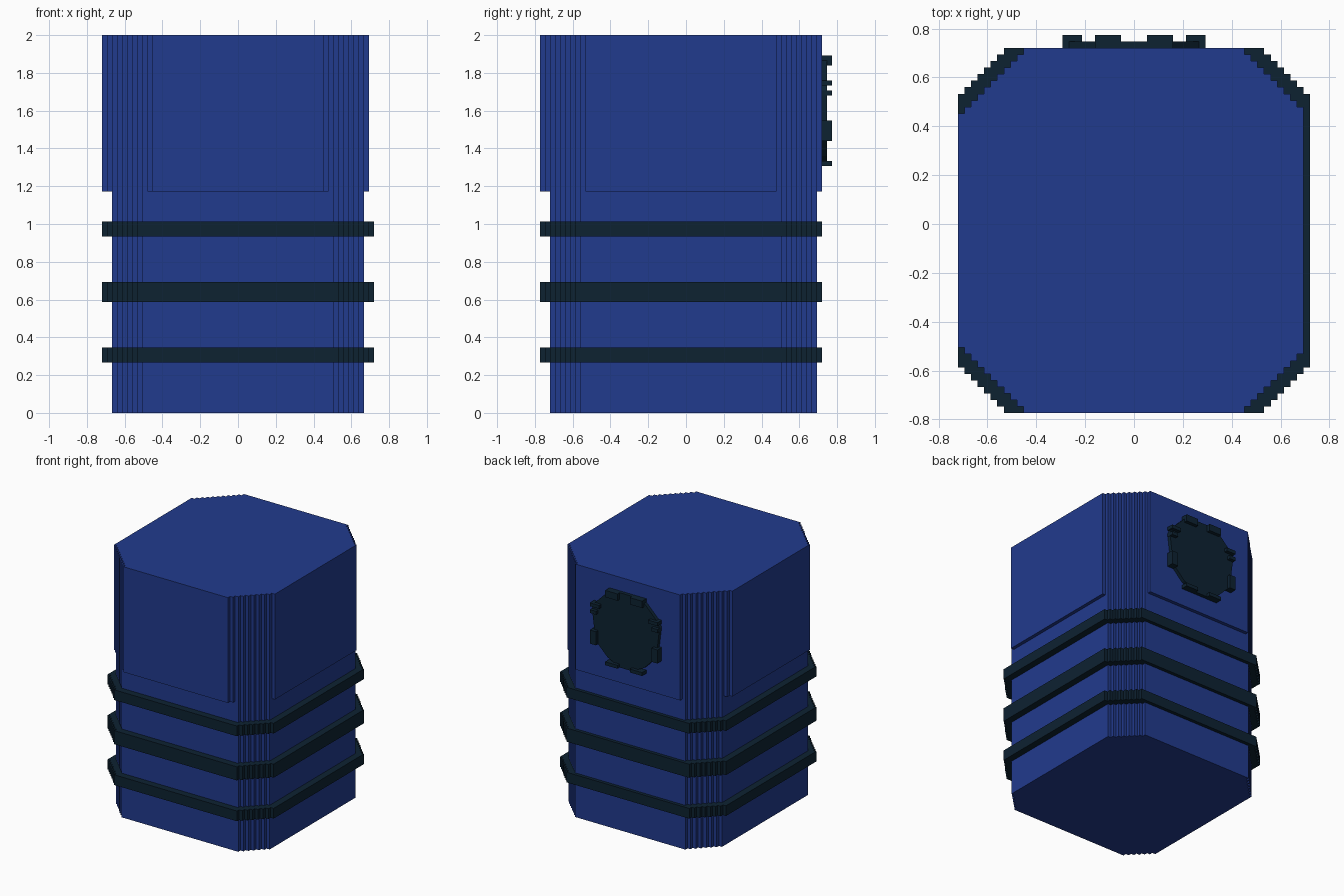
import bpy, bmesh, math
from mathutils import Vector

if "Cube" in bpy.data.objects:
    bpy.data.objects.remove(bpy.data.objects["Cube"])

U = 2 / 75  # size of one grid step


def material(name, rgb):
    m = bpy.data.materials.new(name)
    m.diffuse_color = (*rgb, 1)
    m.use_nodes = True
    m.node_tree.nodes["Principled BSDF"].inputs["Base Color"].default_value = m.diffuse_color
    return m


blue = material("deep blue", (0.0155, 0.043, 0.27))
dark = material("dark navy", (0.004, 0.016, 0.031))


def stairs(x, y, s):
    """Stepped 45-degree corner from the y wall to the x wall; outer corners keep x + y = s."""
    pts = []
    for i in range(x + y - s + 1):
        pts.append((s - y + i, y - i))
        pts.append((s - y + i, y - i - 1))
    return pts[:-1]


def octagon(left, right, front, back, s_front, s_back):
    fr = [(x, -y) for x, y in stairs(right, front, s_front)]
    br = stairs(right, back, s_back)[::-1]
    bl = [(-x, y) for x, y in stairs(left, back, s_back)]
    fl = [(-x, -y) for x, y in stairs(left, front, s_front)][::-1]
    return fr + br + bl + fl


def prism(name, parts, mat):
    """Extrude each (3D outline, direction) into one object, in grid steps."""
    bm = bmesh.new()
    for outline, direction in parts:
        face = bm.faces.new([bm.verts.new(Vector(p) * U) for p in outline])
        ext = bmesh.ops.extrude_face_region(bm, geom=[face], use_keep_orig=True)
        verts = [g for g in ext["geom"] if isinstance(g, bmesh.types.BMVert)]
        bmesh.ops.translate(bm, verts=verts, vec=Vector(direction) * U)
    bmesh.ops.recalc_face_normals(bm, faces=bm.faces)
    me = bpy.data.meshes.new(name)
    bm.to_mesh(me)
    bm.free()
    me.materials.append(mat)
    ob = bpy.data.objects.new(name, me)
    bpy.context.collection.objects.link(ob)
    return ob


def upright(name, profile, z0, z1, mat):
    return prism(name, [([(x, y, z0) for x, y in profile], (0, 0, z1 - z0))], mat)


# body: narrow lower part and wider upper part
upright("lower_body", octagon(25, 25, 27, 26, 46, 44), 0, 44, blue)
upright("upper_body", octagon(27, 26, 29, 27, 46, 44), 44, 75, blue)

# three raised bands around the lower body
for i, (z0, z1) in enumerate([(10, 13), (22, 26), (35, 38)]):
    upright(f"band_{i + 1}", octagon(27, 27, 29, 27, 49, 47), z0, z1, dark)

# round cap on the back, with a stepped rim
right_side = []
for row in range(-11, 11):
    half = round(math.sqrt(max(0, 11.2 ** 2 - (row + 0.5) ** 2)))
    for z in (row, row + 1):
        p = (half, z)
        if len(right_side) > 1 and right_side[-1][0] == half:
            right_side[-1] = p
        else:
            right_side.append(p)
rim = right_side + [(-x, z) for x, z in reversed(right_side)]
prism("round_cap", [([(x, 27, 60 + z) for x, z in rim], (0, 1, 0))], dark)

# grip studs around the cap rim: (x0, x1, z0, z1), mirrored in x
studs = []
for x0, x1, z0, z1 in [(2, 6, 69, 71), (2, 6, 49, 50), (9, 11, 54, 58),
                       (8, 11, 65, 66), (9, 11, 63, 64)]:
    for s in (1, -1):
        quad = [(x0, z0), (x1, z0), (x1, z1), (x0, z1)]
        studs.append(([(s * x, 27, z) for x, z in quad], (0, 2, 0)))
prism("cap_studs", studs, dark)
